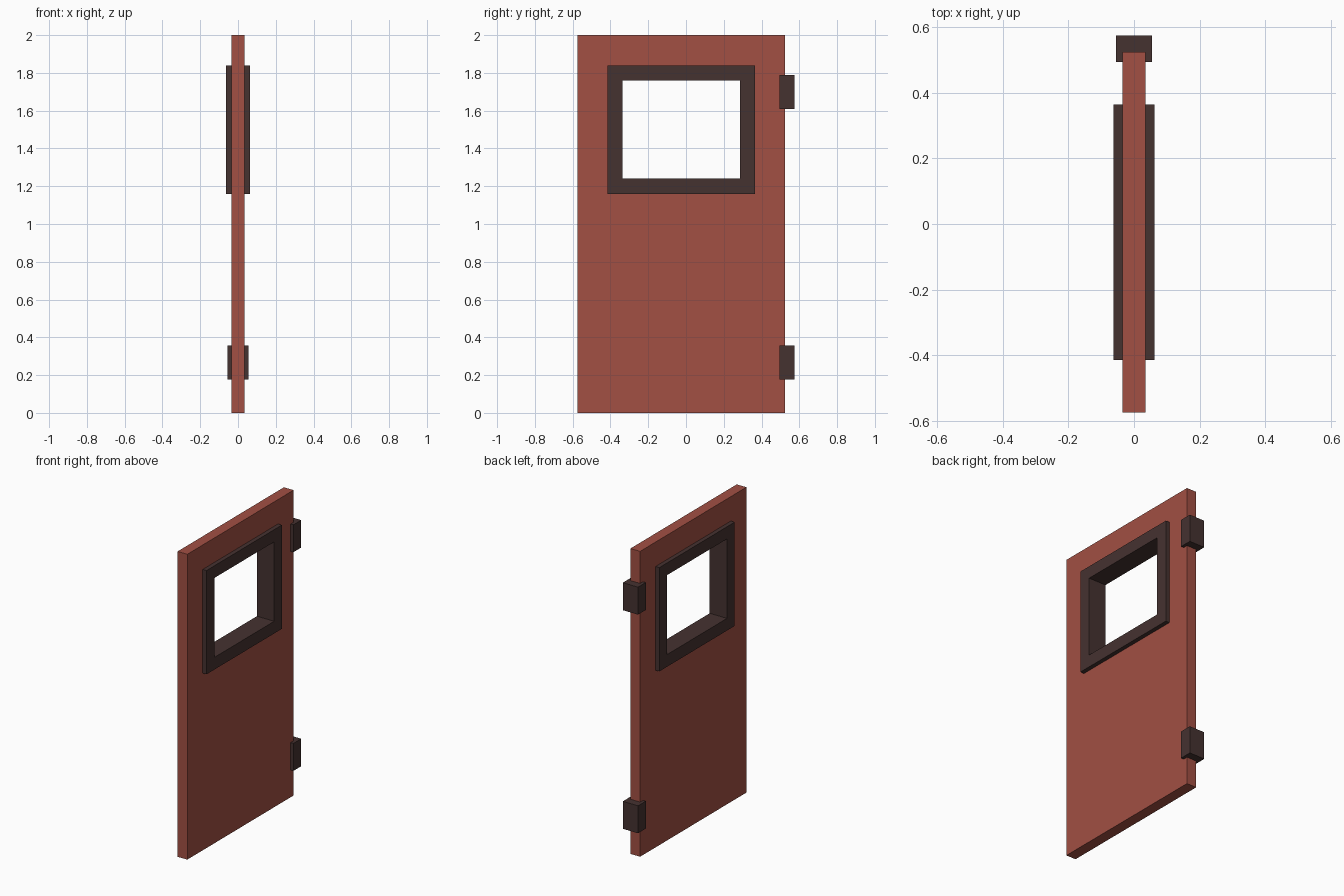
import bpy, bmesh

if "Cube" in bpy.data.objects:
    bpy.data.objects.remove(bpy.data.objects["Cube"])

CY = -0.025  # centre line of the door leaf
PAINT = bpy.data.materials.new("red_paint")
PAINT.diffuse_color = (0.36, 0.08, 0.057, 1)
PAINT.use_nodes = True
PAINT.node_tree.nodes["Principled BSDF"].inputs["Base Color"].default_value = PAINT.diffuse_color
IRON = bpy.data.materials.new("dark_iron")
IRON.diffuse_color = (0.06, 0.032, 0.03, 1)
IRON.use_nodes = True
IRON.node_tree.nodes["Principled BSDF"].inputs["Base Color"].default_value = IRON.diffuse_color


def finish(name, bm, mat):
    bmesh.ops.recalc_face_normals(bm, faces=bm.faces)
    mesh = bpy.data.meshes.new(name)
    bm.to_mesh(mesh)
    bm.free()
    mesh.materials.append(mat)
    bpy.context.collection.objects.link(bpy.data.objects.new(name, mesh))


def ring(name, outer, inner, half_x, mat):
    """Rectangular slab with a rectangular opening; rects are (y0, y1, z0, z1)."""
    bm = bmesh.new()

    def loop(r, x):
        y0, y1, z0, z1 = r
        return [bm.verts.new((x, y, z)) for y, z in ((y0, z0), (y1, z0), (y1, z1), (y0, z1))]

    loops = [loop(outer, -half_x), loop(outer, half_x), loop(inner, half_x), loop(inner, -half_x)]
    for a, b in zip(loops, loops[1:] + loops[:1]):
        for i in range(4):
            j = (i + 1) % 4
            bm.faces.new((a[i], a[j], b[j], b[i]))
    finish(name, bm, mat)


def box(name, centre, size, mat):
    bm = bmesh.new()
    bmesh.ops.create_cube(bm, size=1)
    bmesh.ops.scale(bm, vec=size, verts=bm.verts)
    bmesh.ops.translate(bm, vec=centre, verts=bm.verts)
    finish(name, bm, mat)


# Door leaf, its cut edge hidden inside the window frame
ring("door_panel", (CY - 0.55, CY + 0.55, 0, 2), (CY - 0.35, CY + 0.35, 1.2, 1.8), 0.035, PAINT)

# Window frame standing proud on both faces
ring("window_frame", (CY - 0.39, CY + 0.39, 1.16, 1.84), (CY - 0.31, CY + 0.31, 1.24, 1.76), 0.0625, IRON)

# Hinges on the rear edge
for name, z in (("lower_hinge", 0.268), ("upper_hinge", 1.70)):
    box(name, (0, 0.535, z), (0.11, 0.08, 0.18), IRON)
